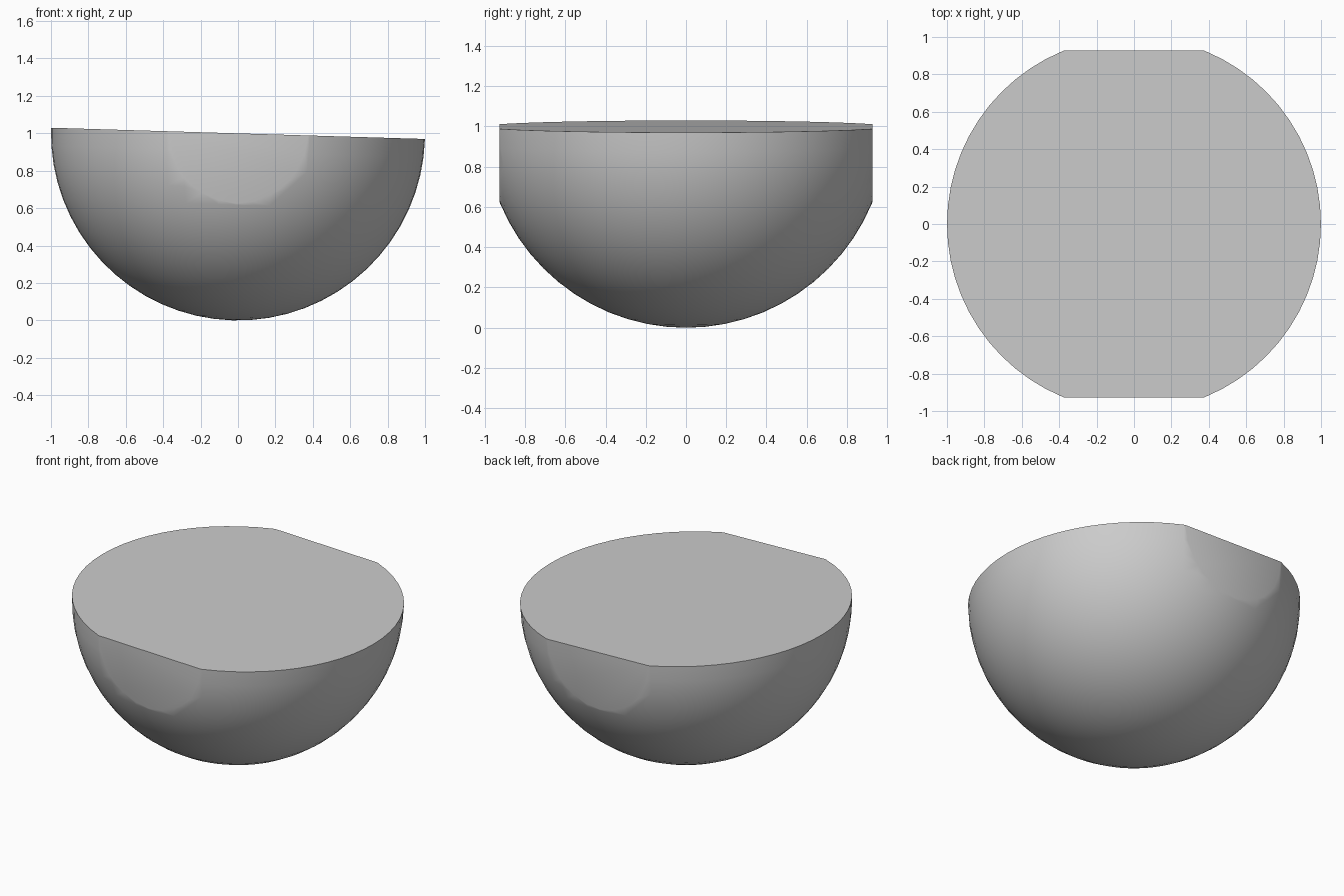
import bpy
import bmesh
import math
from mathutils import Matrix, Vector

cube = bpy.data.objects.get("Cube")
if cube:
    bpy.data.objects.remove(cube, do_unlink=True)

RADIUS = 1.0
FLAT_Y = 0.927              # distance of the flattened sides from the centre
TILT = math.atan(0.03)      # slight lean of the top face towards +x

# Single grey material
grey = bpy.data.materials.new("plain grey")
grey.use_nodes = True
colour = (0.6, 0.6, 0.6, 1.0)
grey.diffuse_color = colour
grey.node_tree.nodes["Principled BSDF"].inputs["Base Color"].default_value = colour


def slice_off(bm, point, normal):
    """Remove everything beyond a plane and close the opening."""
    geom = bm.verts[:] + bm.edges[:] + bm.faces[:]
    bmesh.ops.bisect_plane(bm, geom=geom, dist=1e-5, plane_co=point,
                           plane_no=normal, clear_outer=True)
    rim = [e for e in bm.edges if e.is_boundary]
    bmesh.ops.holes_fill(bm, edges=rim, sides=0)


# Half ball: flat top plus front and back flats
bm = bmesh.new()
bmesh.ops.create_uvsphere(bm, u_segments=64, v_segments=32, radius=RADIUS)
for side in (-1, 1):
    slice_off(bm, Vector((0, side * FLAT_Y, 0)), Vector((0, side, 0)))
slice_off(bm, Vector((0, 0, 0)), Vector((0, 0, 1)))
bmesh.ops.recalc_face_normals(bm, faces=bm.faces[:])

# Lean the bowl and stand it on the ground
bm.transform(Matrix.Rotation(TILT, 4, 'Y'))
lowest = min(v.co.z for v in bm.verts)
bm.transform(Matrix.Translation((0, 0, -lowest)))

mesh = bpy.data.meshes.new("half_ball")
bm.to_mesh(mesh)
bm.free()
mesh.materials.append(grey)
half_ball = bpy.data.objects.new("half_ball", mesh)
bpy.context.collection.objects.link(half_ball)

# Smooth shell with a crisp top rim
bpy.ops.object.select_all(action='DESELECT')
half_ball.select_set(True)
bpy.context.view_layer.objects.active = half_ball
bpy.ops.object.shade_smooth_by_angle(angle=math.radians(30))
